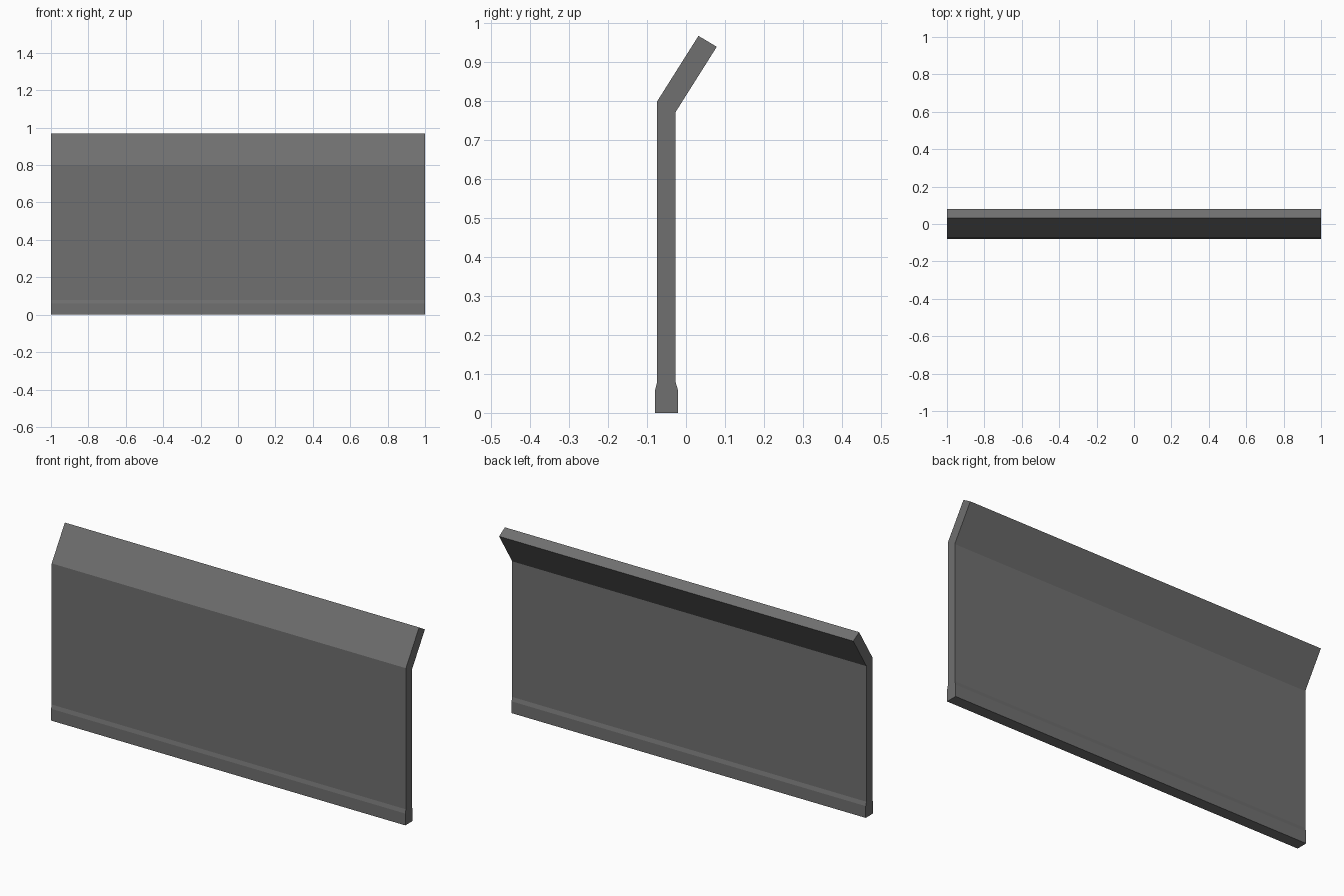
import bpy, bmesh

if "Cube" in bpy.data.objects:
    bpy.data.objects.remove(bpy.data.objects["Cube"])

# Single flat grey
grey = bpy.data.materials.new("mid_grey")
grey.diffuse_color = (0.16, 0.16, 0.16, 1)
grey.use_nodes = True
grey.node_tree.nodes["Principled BSDF"].inputs["Base Color"].default_value = grey.diffuse_color

# Side profile (y, z): flared foot, upright wall, angled top lip
profile = [(-0.079, 0), (-0.021, 0), (-0.021, 0.06), (-0.027, 0.08),
           (-0.027, 0.772), (0.079, 0.94), (0.032, 0.968),
           (-0.074, 0.80), (-0.074, 0.08), (-0.079, 0.06)]

# Extrude the profile along x
bm = bmesh.new()
left = [bm.verts.new((-1, y, z)) for y, z in profile]
right = [bm.verts.new((1, y, z)) for y, z in profile]
n = len(profile)
for i in range(n):
    j = (i + 1) % n
    bm.faces.new((left[i], left[j], right[j], right[i]))

# End caps, split into foot, taper, wall and lip
for a, b, c, d in ((0, 1, 2, 9), (9, 2, 3, 8), (8, 3, 4, 7), (7, 4, 5, 6)):
    for side in (left, right):
        bm.faces.new([side[k] for k in (a, b, c, d)])
bmesh.ops.recalc_face_normals(bm, faces=bm.faces[:])

mesh = bpy.data.meshes.new("barrier_wall")
bm.to_mesh(mesh)
bm.free()
mesh.materials.append(grey)
wall = bpy.data.objects.new("barrier_wall", mesh)
bpy.context.collection.objects.link(wall)
